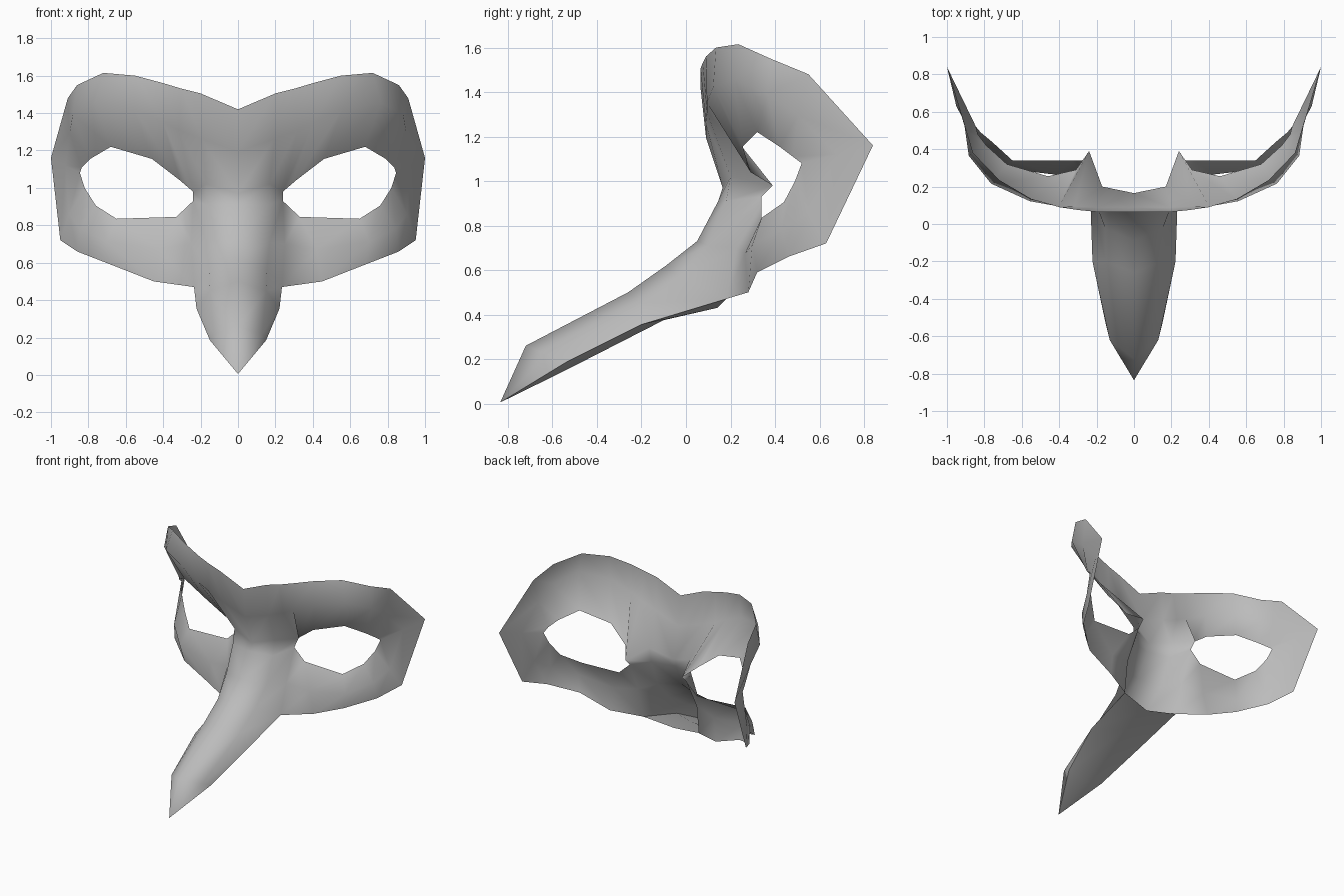
import bpy, bmesh, math
from mathutils import Vector

if "Cube" in bpy.data.objects:
    bpy.data.objects.remove(bpy.data.objects["Cube"])

# Spokes round the eye: outer rim xyz, eye rim xyz, bulge
SPOKES = [
    ((0, .065, 1.42), (0, .165, .97), .025),
    ((.2, .065, 1.505), (.17, .2, 1.02), .045),
    ((.3, .075, 1.53), (.24, .39, .98), .115),
    ((.4, .09, 1.56), (.31, .29, 1.04), .085),
    ((.55, .135, 1.6), (.46, .255, 1.155), .075),
    ((.72, .235, 1.615), (.68, .32, 1.22), .08),
    ((.86, .38, 1.55), (.79, .42, 1.155), .06),
    ((.91, .55, 1.48), (.835, .48, 1.11), .03),
    ((1.0, .84, 1.16), (.845, .52, 1.08), .0),
    ((.95, .63, .72), (.82, .49, 1.0), .02),
    ((.86, .46, .66), (.76, .44, .905), .04),
    ((.68, .32, .59), (.65, .34, .835), .05),
    ((.45, .28, .50), (.33, .34, .845), .055),
    ((.235, .18, .47), (.24, .34, .93), .035),
]
# Nose and beak rows: ridge y z, shoulder xyz
NOSE = [
    ((.145, .91), (.17, .18, .91)),
    ((.05, .73), (.17, .10, .71)),
    ((-.09, .62), (.155, -.02, .57)),
    ((-.26, .50), (.15, -.2, .45)),
    ((-.72, .26), (.13, -.62, .22)),
]
# Side crease and keel of the lower beak
CREASE = [(.222, -.2, .355), (.15, -.54, .185)]
KEEL = [(0, .14, .43), (0, -.1, .375), (0, -.54, .15)]

bm = bmesh.new()


def vert(p):
    return bm.verts.new(p)


def strip(a, b):
    """Faces between two rows, b below a as seen from the front."""
    for i in range(len(a) - 1):
        bm.faces.new((b[i], b[i + 1], a[i + 1], a[i]))


# Brow and cheek shell
outer, mid, eye = [], [], []
for i, (o, e, bulge) in enumerate(SPOKES):
    o, e = Vector(o), Vector(e)
    m = e.lerp(o, .6 if 2 <= i <= 6 else .5)
    m += Vector((m.x, m.y - .9, 0)).normalized() * bulge
    outer.append(vert(o))
    mid.append(vert(m))
    eye.append(vert(e))
strip(outer, mid)
strip(mid, eye)

# Nose and upper beak, welded to the inner cheek
sides = [eye[-1], mid[-1], outer[-1]] + [vert(p) for p in CREASE]
prev = eye[:3]
for (ridge, shoulder), side in zip(NOSE, sides):
    row = [vert((0, *ridge)), vert(shoulder), side]
    strip(prev, row)
    prev = row

# Beak point
tip = vert((0, -.835, .005))
bm.faces.new((tip, prev[1], prev[0]))
bm.faces.new((tip, prev[2], prev[1]))

# Underside of the beak
keel = [vert(p) for p in KEEL]
strip(sides[2:], keel)
bm.faces.new((tip, keel[2], sides[4]))
bmesh.ops.recalc_face_normals(bm, faces=bm.faces[:])
if eye[0].link_faces[0].normal.y > 0:
    bmesh.ops.reverse_faces(bm, faces=bm.faces[:])

mesh = bpy.data.meshes.new("beaked_mask")
bm.to_mesh(mesh)
bm.free()
mask = bpy.data.objects.new("beaked_mask", mesh)
bpy.context.collection.objects.link(mask)

# Darker grey
grey = bpy.data.materials.new("mask_grey")
grey.diffuse_color = (.5, .5, .5, 1)
grey.use_nodes = True
grey.node_tree.nodes["Principled BSDF"].inputs["Base Color"].default_value = grey.diffuse_color
mesh.materials.append(grey)

# Mirror the half
mir = mask.modifiers.new("mirror", 'MIRROR')
mir.use_clip = True

bpy.context.view_layer.objects.active = mask
mask.select_set(True)
bpy.ops.object.shade_smooth_by_angle(angle=math.radians(50))
